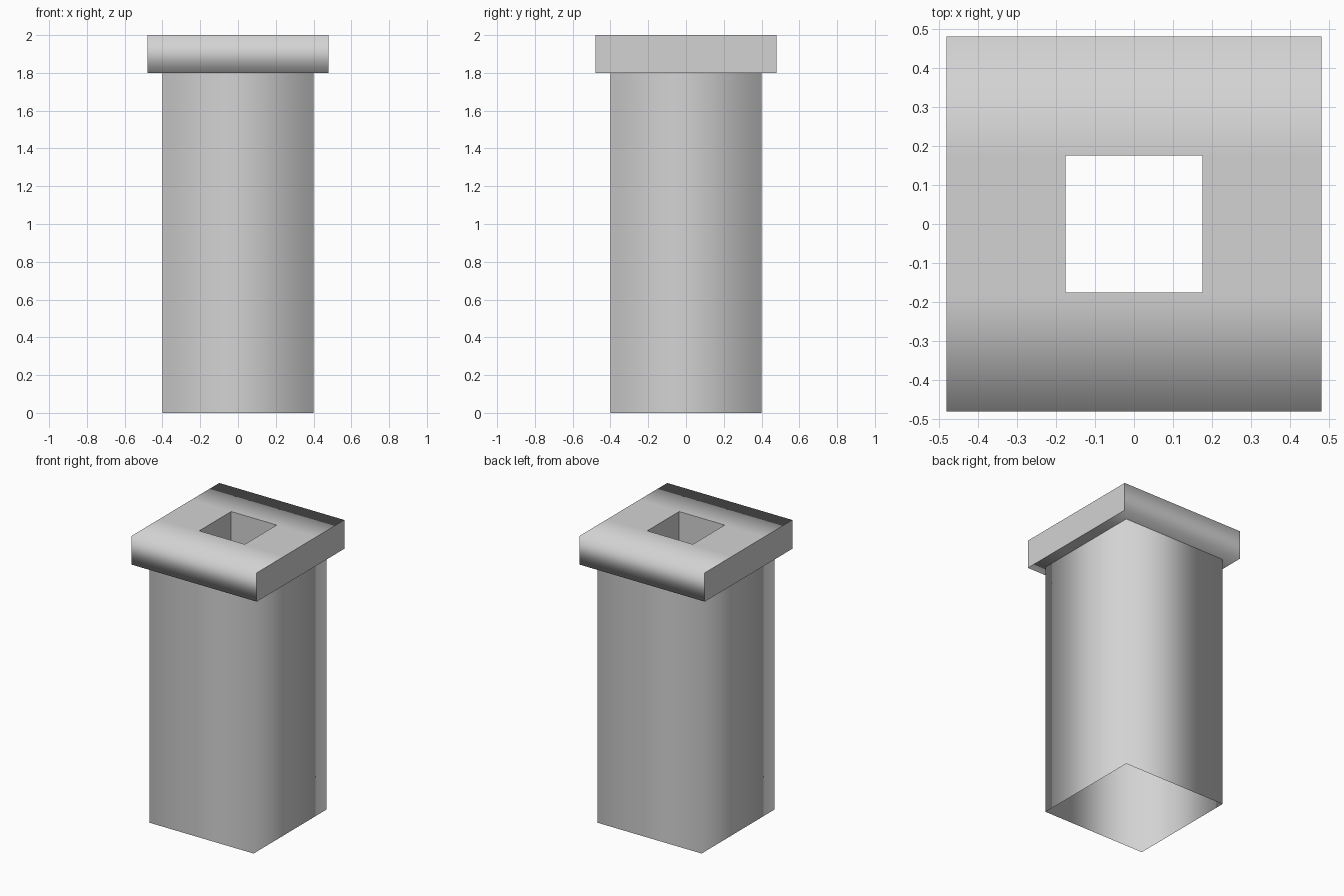
import bpy
import bmesh

if "Cube" in bpy.data.objects:
    bpy.data.objects.remove(bpy.data.objects["Cube"], do_unlink=True)

SHAFT_HALF = 0.4
CAP_HALF = 0.48
HOLE_HALF = 0.175
SHAFT_TOP = 1.8
TOP = 2.0

grey = bpy.data.materials.new("light grey")
grey.use_nodes = True
grey.diffuse_color = (0.65, 0.65, 0.65, 1)
grey.node_tree.nodes["Principled BSDF"].inputs["Base Color"].default_value = grey.diffuse_color


def add_object(name, bm):
    """Turn the bmesh into a smooth shaded object."""
    for face in bm.faces:
        face.smooth = True
    mesh = bpy.data.meshes.new(name)
    bm.to_mesh(mesh)
    bm.free()
    mesh.materials.append(grey)
    obj = bpy.data.objects.new(name, mesh)
    bpy.context.collection.objects.link(obj)
    return obj


# Shaft: square tube, open at both ends, softly shaded round its corners
bm = bmesh.new()
bmesh.ops.create_cube(bm, size=1)
ends = [f for f in bm.faces if abs(f.normal.z) > 0.5]
bmesh.ops.delete(bm, geom=ends, context="FACES_ONLY")
for v in bm.verts:
    v.co.x *= 2 * SHAFT_HALF
    v.co.y *= 2 * SHAFT_HALF
    v.co.z = (v.co.z + 0.5) * SHAFT_TOP
add_object("shaft", bm)

# Cap: three by three slab without its middle square
bm = bmesh.new()
cuts = (-CAP_HALF, -HOLE_HALF, HOLE_HALF, CAP_HALF)
grid = [[bm.verts.new((x, y, SHAFT_TOP)) for y in cuts] for x in cuts]
for i in range(3):
    for j in range(3):
        if (i, j) != (1, 1):
            bm.faces.new((grid[i][j], grid[i + 1][j], grid[i + 1][j + 1], grid[i][j + 1]))
slab = bmesh.ops.extrude_face_region(bm, geom=bm.faces[:], use_keep_orig=True)
raised = [g for g in slab["geom"] if isinstance(g, bmesh.types.BMVert)]
bmesh.ops.translate(bm, verts=raised, vec=(0, 0, TOP - SHAFT_TOP))
bmesh.ops.recalc_face_normals(bm, faces=bm.faces[:])
bm.normal_update()

# Only the long front and back edges of the cap are soft
for edge in bm.edges:
    a, b = (v.co for v in edge.verts)
    along_x = abs(a.x - b.x) > 0.01
    outer = min(abs(a.y), abs(b.y)) > CAP_HALF - 0.01
    flat = edge.calc_face_angle(0) < 0.1
    edge.smooth = flat or (along_x and outer)
add_object("cap", bm)
